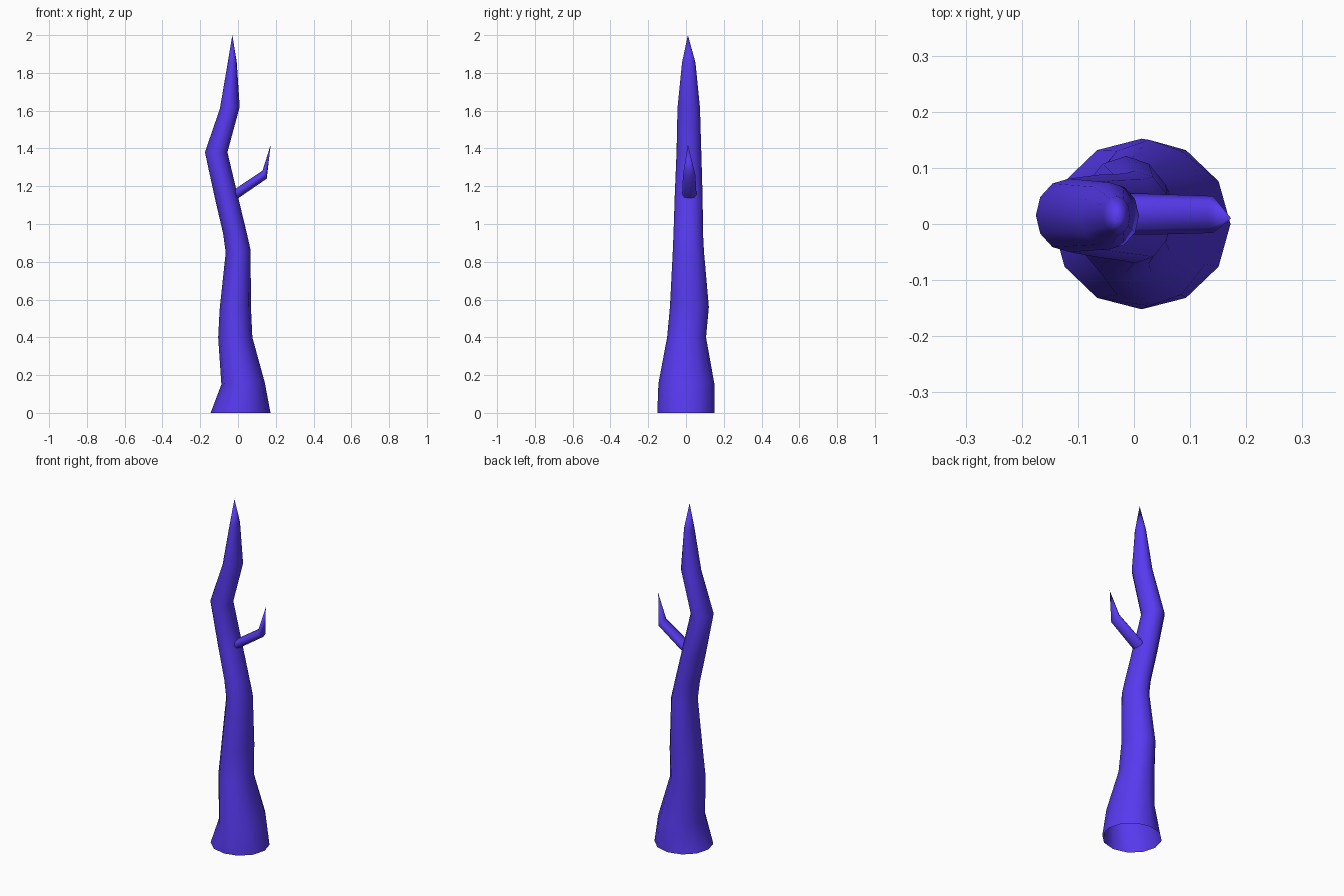
import bpy, bmesh
from math import cos, sin, tau

if "Cube" in bpy.data.objects:
    bpy.data.objects.remove(bpy.data.objects["Cube"])

mat = bpy.data.materials.new("violet_bark")
mat.diffuse_color = (0.095, 0.042, 0.87, 1)
mat.use_nodes = True
mat.node_tree.nodes["Principled BSDF"].inputs["Base Color"].default_value = mat.diffuse_color


def tapered_limb(name, rings, tip, sides):
    """Loft open-bottomed rings (left x, left z, right x, right z, min y, max y) to a point."""
    bm = bmesh.new()
    loops = []
    for xl, zl, xr, zr, y0, y1 in rings:
        loop = []
        for i in range(sides):
            c, s = cos(tau * i / sides), sin(tau * i / sides)
            loop.append(bm.verts.new(((xl + xr) / 2 + c * (xr - xl) / 2,
                                      (y0 + y1) / 2 + s * (y1 - y0) / 2,
                                      (zl + zr) / 2 + c * (zr - zl) / 2)))
        loops.append(loop)
    for a, b in zip(loops, loops[1:]):
        for i in range(sides):
            j = (i + 1) % sides
            bm.faces.new((a[i], a[j], b[j], b[i]))
    top = bm.verts.new(tip)
    for i in range(sides):
        bm.faces.new((loops[-1][i], loops[-1][(i + 1) % sides], top))
    for f in bm.faces:
        f.smooth = True
    bmesh.ops.recalc_face_normals(bm, faces=bm.faces)
    me = bpy.data.meshes.new(name)
    bm.to_mesh(me)
    bm.free()
    me.materials.append(mat)
    ob = bpy.data.objects.new(name, me)
    bpy.context.collection.objects.link(ob)
    return ob


# Crooked trunk with a flared foot
tapered_limb("trunk", [
    (-0.145, 0.00, 0.172, 0.00, -0.152, 0.152),
    (-0.088, 0.15, 0.142, 0.16, -0.146, 0.150),
    (-0.105, 0.40, 0.076, 0.40, -0.100, 0.106),
    (-0.097, 0.55, 0.068, 0.57, -0.085, 0.121),
    (-0.065, 0.85, 0.067, 0.86, -0.070, 0.095),
    (-0.079, 0.95, 0.047, 0.95, -0.066, 0.090),
    (-0.123, 1.14, 0.001, 1.14, -0.060, 0.088),
    (-0.175, 1.38, -0.056, 1.38, -0.050, 0.081),
    (-0.096, 1.61, 0.009, 1.62, -0.045, 0.074),
    (-0.055, 1.85, -0.007, 1.86, -0.021, 0.050),
], (-0.03, 0.01, 2.0), 12)

# Side branch, rooted inside the trunk and bending upward
tapered_limb("branch", [
    (-0.045, 1.165, -0.030, 1.115, -0.021, 0.056),
    (0.130, 1.283, 0.152, 1.240, -0.016, 0.050),
], (0.173, 0.01, 1.42), 8)
